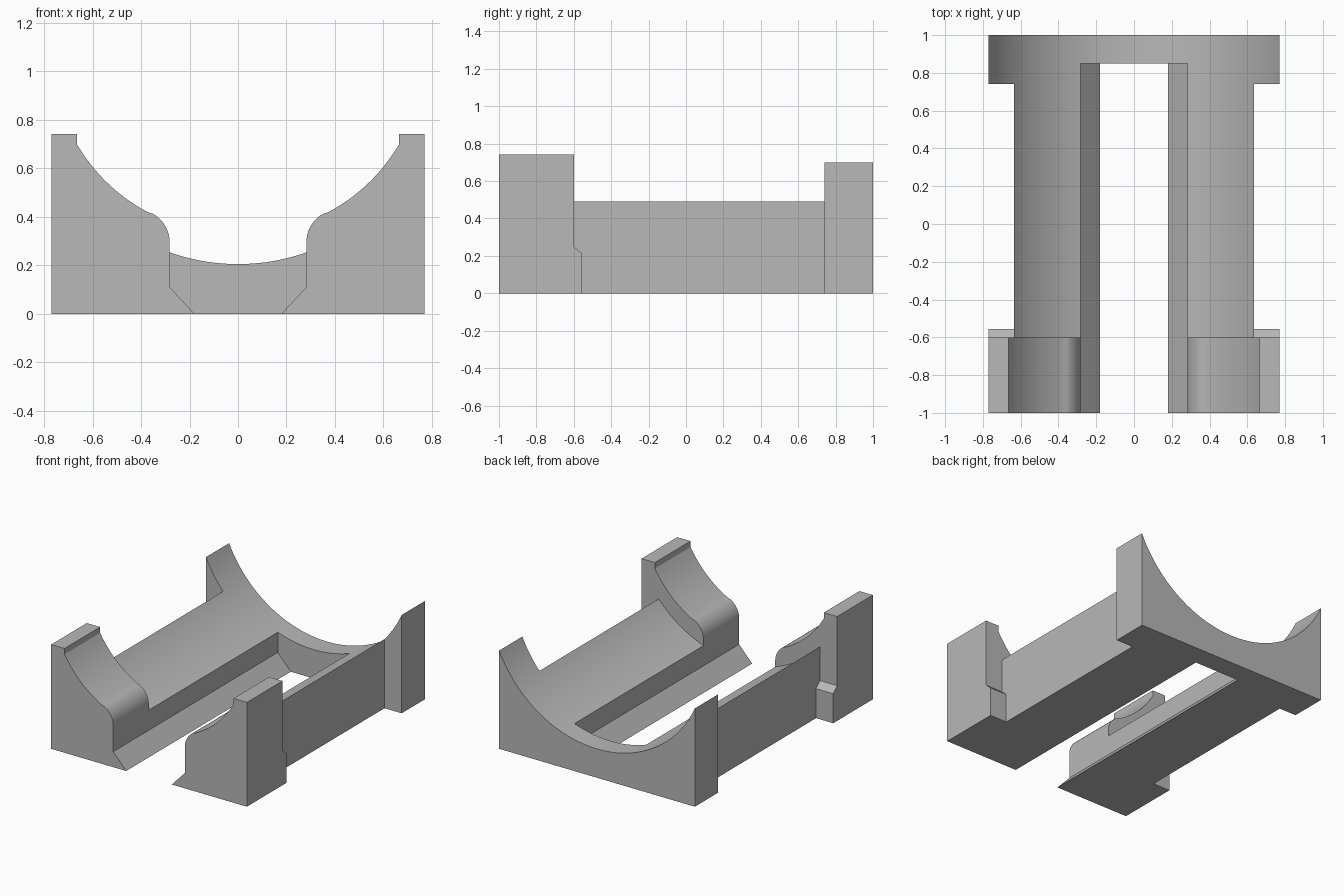
import bpy, bmesh, math

if "Cube" in bpy.data.objects:
    bpy.data.objects.remove(bpy.data.objects["Cube"])

AXIS_Z = 1.052  # height of the cradle's centre line


def prism(name, profile, start, end, axis="Y"):
    """Extrude a closed profile along Y (points are x, z) or X (points are y, z)."""
    bm = bmesh.new()
    place = (lambda p, d: (p[0], d, p[1])) if axis == "Y" else (lambda p, d: (d, p[0], p[1]))
    face = bm.faces.new([bm.verts.new(place(p, start)) for p in profile])
    ext = bmesh.ops.extrude_face_region(bm, geom=[face])
    shift = (0, end - start, 0) if axis == "Y" else (end - start, 0, 0)
    verts = [g for g in ext["geom"] if isinstance(g, bmesh.types.BMVert)]
    bmesh.ops.translate(bm, verts=verts, vec=shift)
    bmesh.ops.recalc_face_normals(bm, faces=bm.faces)
    mesh = bpy.data.meshes.new(name)
    bm.to_mesh(mesh)
    bm.free()
    obj = bpy.data.objects.new(name, mesh)
    bpy.context.collection.objects.link(obj)
    return obj


def mirrored(half):
    """Close a right-hand profile with its left-hand mirror image."""
    return half + [(-x, z) for x, z in reversed(half)]


# Solid block holding the whole cradle
body = prism("cradle_body", [(-.77, 0), (.77, 0), (.77, .742), (-.77, .742)], -1, 1)

# Large round trough over the rails and rear plate
R = .847
trough = [(R * math.sin(math.radians(a)), AXIS_Z - R * math.cos(math.radians(a)))
          for a in range(-80, 81, 2)]
trough += [(trough[-1][0], 1.5), (trough[0][0], 1.5)]
cutters = [prism("trough_cutter", trough, -.6, 1.5)]

# Slot with bevelled foot, rounded shoulders and the tighter front seat
half = [(.18, -.1), (.18, 0), (.282, .11)]
r = .135
for i in range(11):                      # rounded shoulder
    a = math.radians(180 - 61 * i / 10)
    half.append((.282 + r + r * math.cos(a), .295 + r * math.sin(a)))
a0, r0 = math.atan2(.37, AXIS_Z - .418), math.hypot(.37, AXIS_Z - .418)
a1, r1 = math.atan2(.665, AXIS_Z - .70), math.hypot(.665, AXIS_Z - .70)
for i in range(15):                      # seat arc
    t = i / 14
    a, rad = a0 + (a1 - a0) * t, r0 + (r1 - r0) * t
    half.append((rad * math.sin(a), AXIS_Z - rad * math.cos(a)))
half.append((.665, 1.5))
cutters.append(prism("slot_cutter", mirrored(half), -1.5, .85))

# Side recesses between the front posts and the rear plate
recess = [(-.555, -.5), (-.555, .21), (-.6, .25), (-.6, 1.5), (.74, 1.5), (.74, -.5)]
for side in (-1, 1):
    cutters.append(prism("side_recess_cutter", recess, side * .635, side * 1.2, "X"))

for c in cutters:
    c.hide_render = True
    mod = body.modifiers.new(c.name, "BOOLEAN")
    mod.operation, mod.solver, mod.object = "DIFFERENCE", "EXACT", c

# Bake the cuts and remove the cutters
bpy.context.view_layer.update()
final = bpy.data.meshes.new_from_object(body.evaluated_get(bpy.context.evaluated_depsgraph_get()))
body.modifiers.clear()
body.data = final
for c in cutters:
    bpy.data.objects.remove(c)

# Plain grey finish, smooth on the curves only
grey = bpy.data.materials.new("plain_grey")
grey.diffuse_color = (.48, .48, .48, 1)
grey.use_nodes = True
grey.node_tree.nodes["Principled BSDF"].inputs["Base Color"].default_value = grey.diffuse_color
final.materials.clear()
final.materials.append(grey)
bpy.context.view_layer.objects.active = body
body.select_set(True)
bpy.ops.object.shade_smooth_by_angle(angle=math.radians(25))
